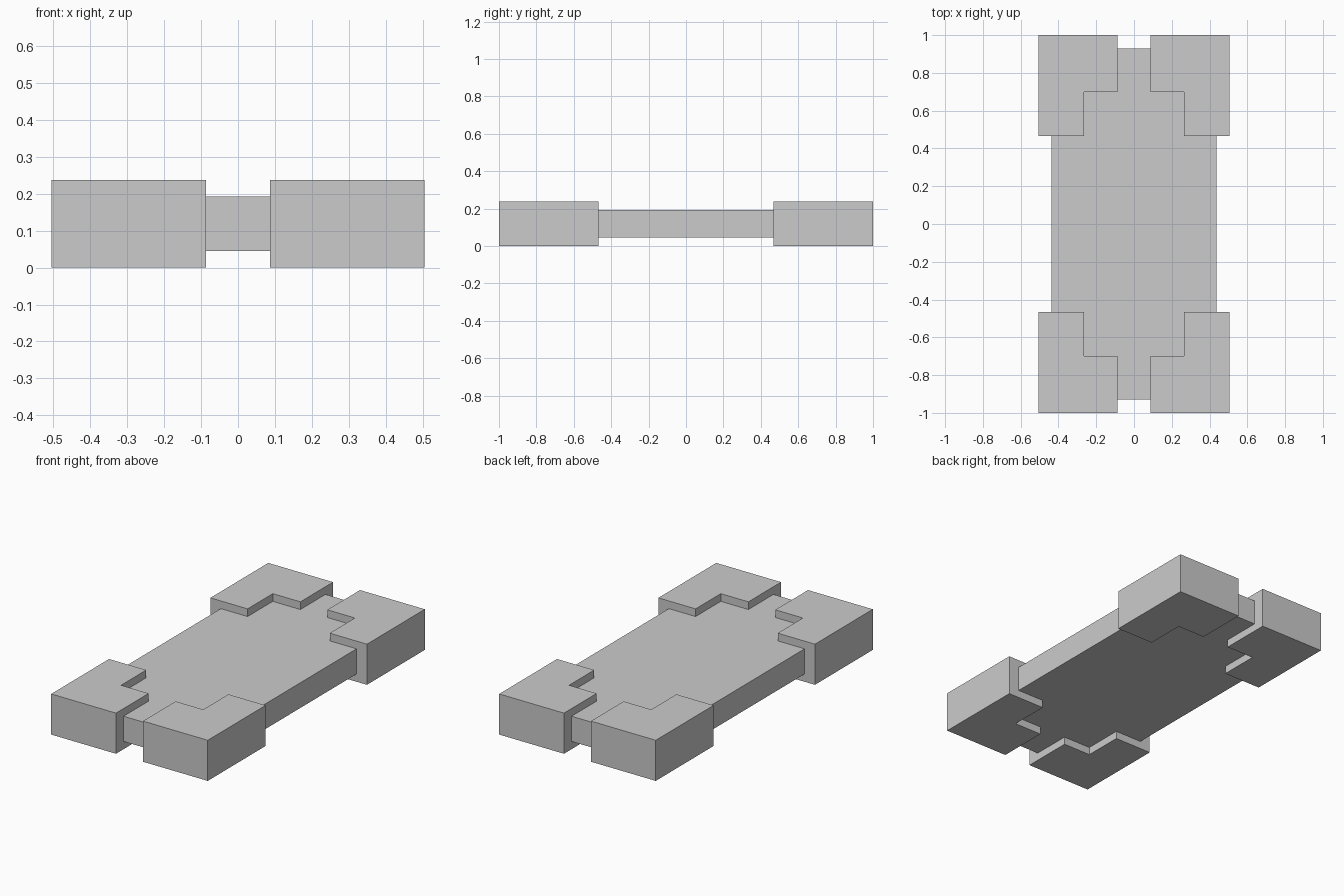
import bpy, bmesh

if "Cube" in bpy.data.objects:
    bpy.data.objects.remove(bpy.data.objects["Cube"])


def prism(name, outline, z0, z1):
    """Extrude a flat outline from z0 up to z1."""
    bm = bmesh.new()
    face = bm.faces.new([bm.verts.new((x, y, z0)) for x, y in outline])
    top = bmesh.ops.extrude_face_region(bm, geom=[face])["geom"]
    bmesh.ops.translate(bm, vec=(0, 0, z1 - z0),
                        verts=[v for v in top if isinstance(v, bmesh.types.BMVert)])
    bmesh.ops.recalc_face_normals(bm, faces=bm.faces)
    mesh = bpy.data.meshes.new(name)
    bm.to_mesh(mesh)
    bm.free()
    obj = bpy.data.objects.new(name, mesh)
    bpy.context.collection.objects.link(obj)
    return obj


# Central slab
PX, PY = 0.438, 0.93
prism("slab", [(-PX, -PY), (PX, -PY), (PX, PY), (-PX, PY)], 0.045, 0.192)

# L-shaped corner blocks, the slab's corners sit inside them
corner = [(0.087, 1.0), (0.505, 1.0), (0.505, 0.467),
          (0.265, 0.467), (0.265, 0.699), (0.087, 0.699)]
for side, sx in (("left", -1), ("right", 1)):
    for end, sy in (("front", -1), ("back", 1)):
        prism(f"{end}_{side}_corner_block",
              [(x * sx, y * sy) for x, y in corner], 0.0, 0.237)
